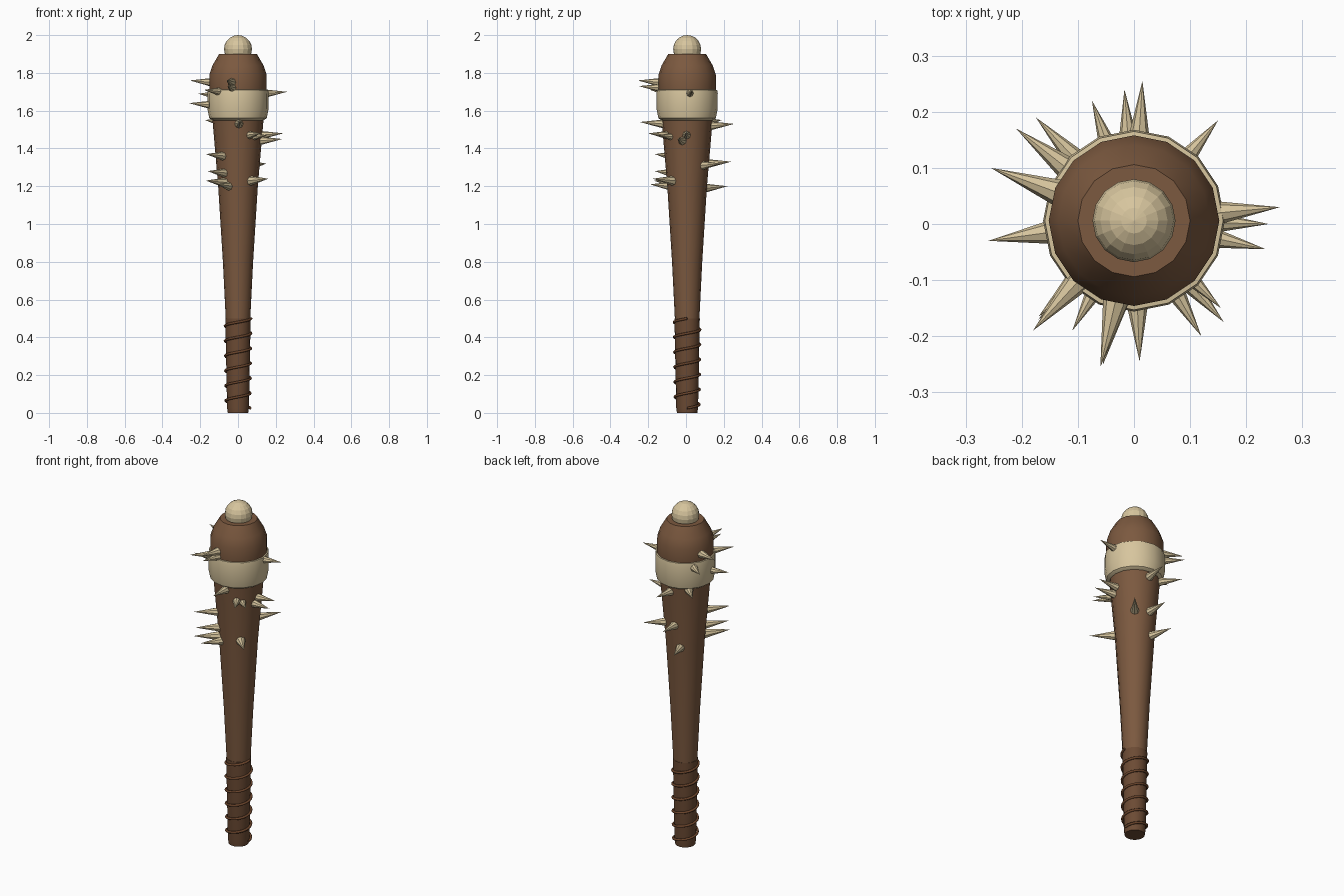
import bpy, bmesh, math
from mathutils import Vector

default_cube = bpy.data.objects.get("Cube")
if default_cube:
    bpy.data.objects.remove(default_cube, do_unlink=True)

CENTRE = Vector((0, 0.006, 0))


def make_material(name, colour):
    material = bpy.data.materials.new(name)
    material.use_nodes = True
    rgba = (*colour, 1)
    material.diffuse_color = rgba
    material.node_tree.nodes["Principled BSDF"].inputs["Base Color"].default_value = rgba
    return material


wood = make_material("brown wood", (0.20, 0.10, 0.05))
grip_wood = make_material("dark grip wood", (0.15, 0.07, 0.034))
cord_brown = make_material("cord brown", (0.15, 0.06, 0.025))
bone = make_material("pale bone", (0.68, 0.56, 0.34))


def link_mesh(name, bm, material, smooth=False):
    bmesh.ops.recalc_face_normals(bm, faces=bm.faces)
    mesh = bpy.data.meshes.new(name)
    bm.to_mesh(mesh)
    bm.free()
    mesh.materials.append(material)
    obj = bpy.data.objects.new(name, mesh)
    obj.location = CENTRE
    bpy.context.collection.objects.link(obj)
    if smooth:
        bpy.ops.object.select_all(action="DESELECT")
        obj.select_set(True)
        bpy.context.view_layer.objects.active = obj
        bpy.ops.object.shade_smooth_by_angle(angle=math.radians(35))
    return obj


def lathe(name, profile, material, sides=16):
    """Stack rings of (radius, height) and cap both ends."""
    bm = bmesh.new()
    rings = []
    for radius, height in profile:
        ring = []
        for i in range(sides):
            angle = math.tau * i / sides
            ring.append(bm.verts.new((radius * math.cos(angle), radius * math.sin(angle), height)))
        rings.append(ring)
    for low, high in zip(rings, rings[1:]):
        for i in range(sides):
            j = (i + 1) % sides
            bm.faces.new((low[i], low[j], high[j], high[i]))
    bm.faces.new(rings[0])
    bm.faces.new(rings[-1])
    return link_mesh(name, bm, material, smooth=True)


# Tapered shaft, grip and head band
lathe("club_shaft", [(0.064, 0.48), (0.08, 0.8), (0.105, 1.2), (0.135, 1.55),
                     (0.152, 1.71), (0.152, 1.79), (0.135, 1.84), (0.1, 1.9)], wood)
lathe("grip", [(0.054, 0), (0.058, 0.03), (0.067, 0.5)], grip_wood)
lathe("head_band", [(0.13, 1.545), (0.152, 1.56), (0.162, 1.61),
                    (0.162, 1.69), (0.159, 1.71), (0.145, 1.712)], bone)

# Faceted knob on the tip
knob = bmesh.new()
bmesh.ops.create_uvsphere(knob, u_segments=16, v_segments=10, radius=0.074)
bmesh.ops.translate(knob, verts=knob.verts, vec=(0, 0, 1.926))
link_mesh("top_knob", knob, bone)

# Cord wound round the grip
TURNS, STEPS = 6, 20
cord = bpy.data.curves.new("grip_cord", "CURVE")
cord.dimensions = "3D"
cord.bevel_depth = 0.007
cord.bevel_resolution = 1
cord.use_fill_caps = True
cord.materials.append(cord_brown)
spline = cord.splines.new("POLY")
spline.points.add(TURNS * STEPS)
for i, point in enumerate(spline.points):
    part = i / (TURNS * STEPS)
    angle = math.tau * i / STEPS
    radius = 0.065 + 0.005 * part
    point.co = (radius * math.cos(angle), radius * math.sin(angle), 0.025 + 0.475 * part, 1)
cord_object = bpy.data.objects.new("grip_cord", cord)
cord_object.location = CENTRE
bpy.context.collection.objects.link(cord_object)

# Spikes, given by the place of each point in hundredths
spike_tips = [
    (-25.5, 10, 176), (-26, -3, 164), (-21, 17, 169), (-17.5, 19, 155),
    (-7.5, 22, 120), (-1.7, 24, 133), (1.5, 25.5, 153), (15, 18.5, 132),
    (26, 3, 170), (24, 0, 148), (23.5, -4.5, 145), (16, -17.5, 124),
    (15.5, -15, 147), (12, -20, 148), (1, -24.5, 154), (-6, -25.5, 176),
    (-5.5, -25, 173), (-18, -19, 171), (-17, -16.5, 137), (-16, -16.5, 128),
    (-17, -17, 123), (-11, -19, 121),
]
SPIKE_LENGTH = 0.15
for number, tip in enumerate(spike_tips, 1):
    point = Vector(tip) / 100 - CENTRE
    outward = Vector((point.x, point.y, 0)).normalized()
    outward = (outward + Vector((0, 0, 0.08))).normalized()
    spike = bmesh.new()
    bmesh.ops.create_cone(spike, cap_ends=True, segments=8, radius1=0.028,
                          radius2=0, depth=SPIKE_LENGTH)
    bmesh.ops.remove_doubles(spike, verts=spike.verts, dist=0.0001)
    turn = outward.to_track_quat("Z", "Y").to_matrix()
    bmesh.ops.rotate(spike, verts=spike.verts, matrix=turn)
    bmesh.ops.translate(spike, verts=spike.verts, vec=point - outward * SPIKE_LENGTH / 2)
    link_mesh(f"spike_{number}", spike, bone)
